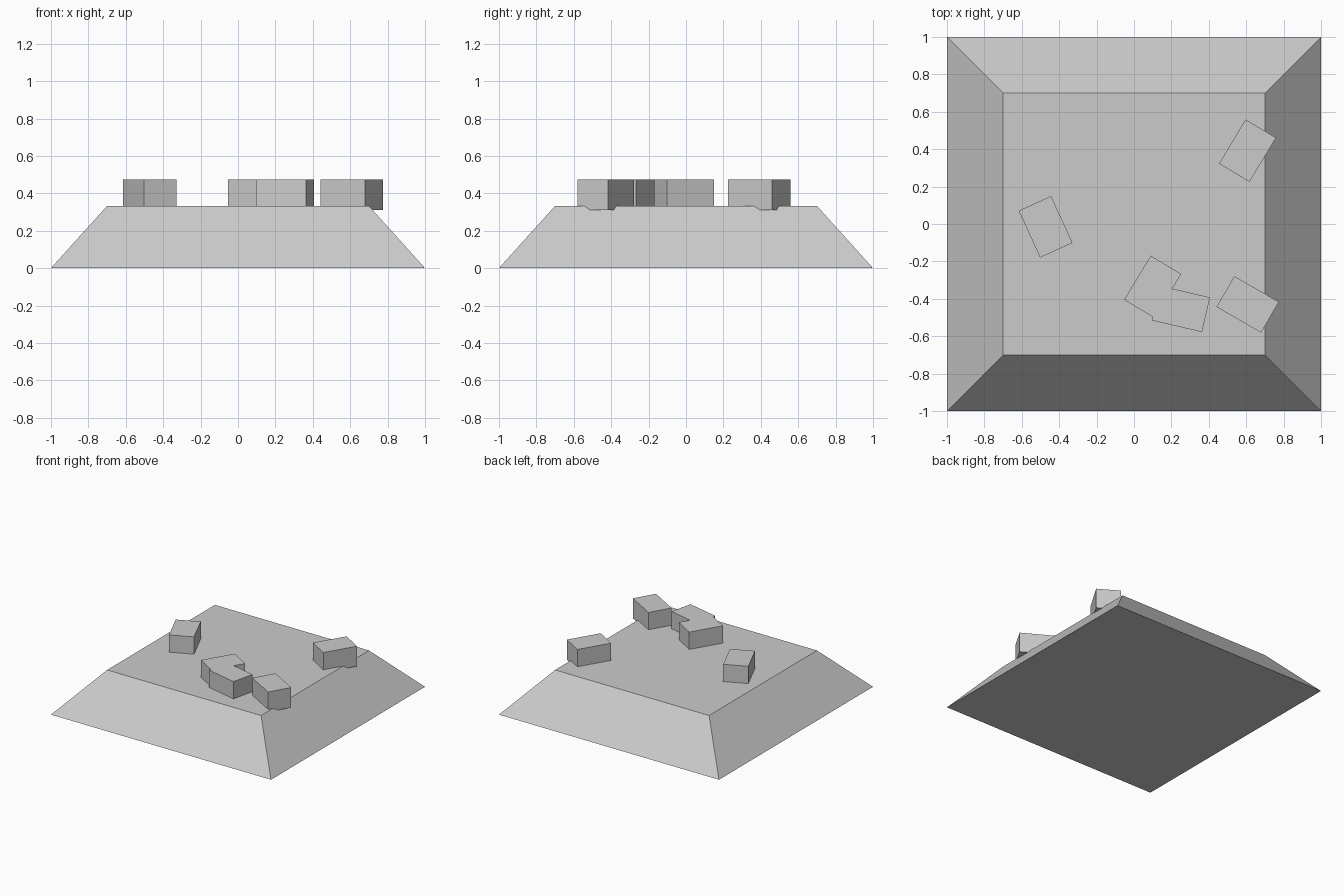
import bpy, bmesh, math

if "Cube" in bpy.data.objects:
    bpy.data.objects.remove(bpy.data.objects["Cube"])

grey = bpy.data.materials.new("stone grey")
grey.diffuse_color = (0.6, 0.6, 0.6, 1)
grey.use_nodes = True
grey.node_tree.nodes["Principled BSDF"].inputs["Base Color"].default_value = grey.diffuse_color


def add_object(name, bm):
    bmesh.ops.recalc_face_normals(bm, faces=bm.faces)
    mesh = bpy.data.meshes.new(name)
    bm.to_mesh(mesh)
    bm.free()
    mesh.materials.append(grey)
    obj = bpy.data.objects.new(name, mesh)
    bpy.context.collection.objects.link(obj)
    return obj


def block(name, x, y, degrees):
    """Brick with its long side along local x, turned about z."""
    bm = bmesh.new()
    bmesh.ops.create_cube(bm, size=1)
    obj = add_object(name, bm)
    for v in obj.data.vertices:
        v.co.x *= 0.275
        v.co.y *= 0.19
        v.co.z *= 0.165
    obj.location = (x, y, 0.3925)
    obj.rotation_euler.z = math.radians(degrees)
    return obj


# Truncated pyramid mound
bm = bmesh.new()
bmesh.ops.create_cube(bm, size=2)
for v in bm.verts:
    if v.co.z > 0:
        v.co = (v.co.x * 0.7, v.co.y * 0.7, 0.333)
    else:
        v.co.z = 0
add_object("mound", bm)

# Loose blocks slightly sunk into the mound
block("left_block", -0.4725, -0.015, -65.5)
block("back_block", 0.607, 0.392, 59)
block("corner_block", 0.608, -0.43, -30)

# Two crossing blocks merged into one
merged = block("crossing_blocks", 0.10, -0.336, 59)
cutter = block("crossing_helper", 0.251, -0.454, -13)
union = merged.modifiers.new("union", "BOOLEAN")
union.operation = "UNION"
union.solver = "EXACT"
union.object = cutter
bpy.context.view_layer.objects.active = merged
bpy.context.view_layer.update()
bpy.ops.object.modifier_apply(modifier=union.name)
bpy.data.objects.remove(cutter)
